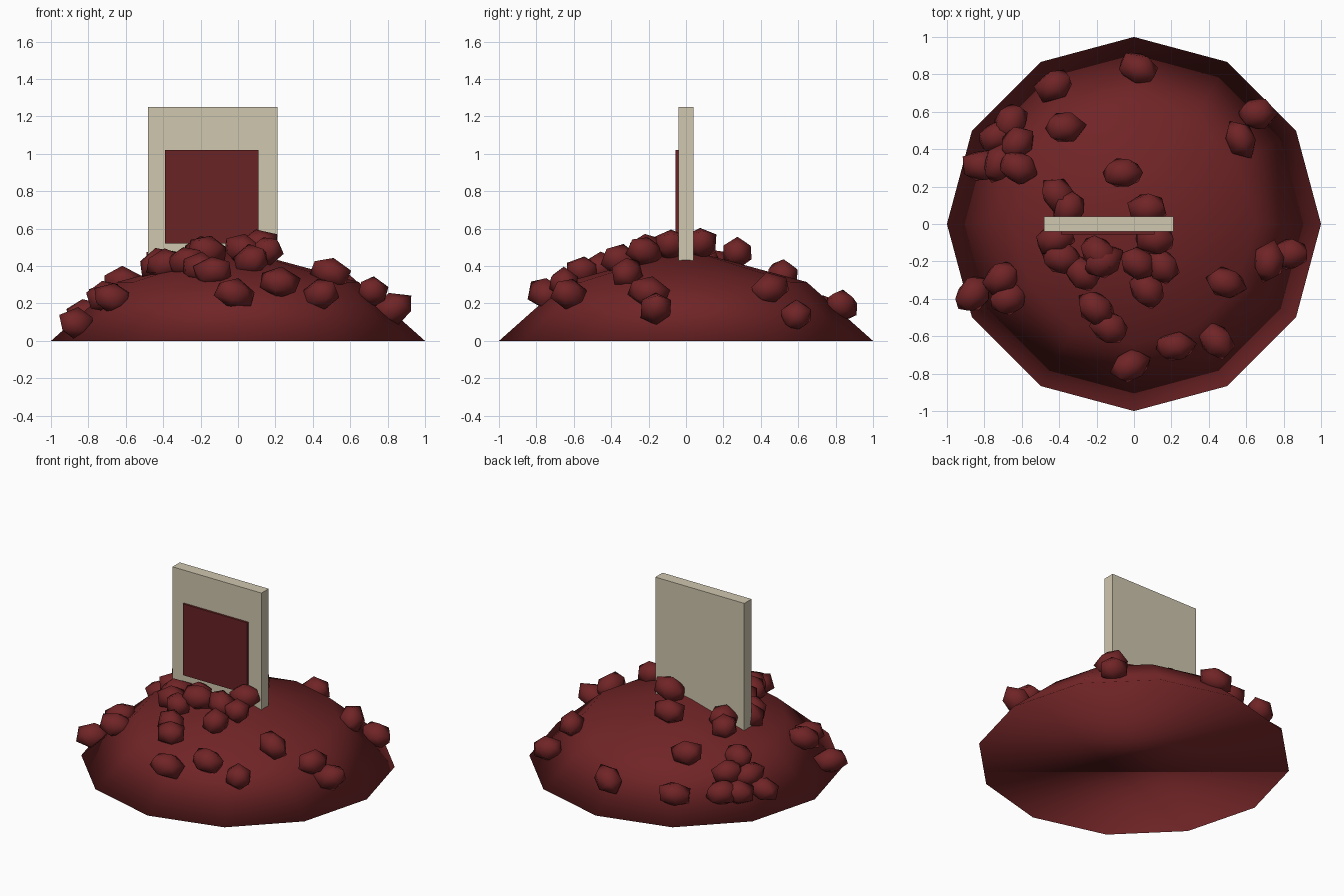
import bpy, bmesh, math, random
from mathutils import Matrix, Vector

if "Cube" in bpy.data.objects:
    bpy.data.objects.remove(bpy.data.objects["Cube"])

random.seed(4)


def srgb(r, g, b):
    lin = lambda c: ((c / 255 + 0.055) / 1.055) ** 2.4
    return (lin(r), lin(g), lin(b), 1)


def material(name, colour):
    m = bpy.data.materials.new(name)
    m.diffuse_color = colour
    m.use_nodes = True
    m.node_tree.nodes["Principled BSDF"].inputs["Base Color"].default_value = m.diffuse_color
    return m


RED = material("dark_red_earth", srgb(112, 36, 38))
PANEL = material("maroon_panel", srgb(104, 35, 37))
STONE = material("pale_stone", srgb(208, 199, 175))


def finish(bm, name, mat, smooth=False):
    bmesh.ops.recalc_face_normals(bm, faces=bm.faces)
    mesh = bpy.data.meshes.new(name)
    bm.to_mesh(mesh)
    bm.free()
    mesh.materials.append(mat)
    for p in mesh.polygons:
        p.use_smooth = smooth
    obj = bpy.data.objects.new(name, mesh)
    bpy.context.collection.objects.link(obj)
    return obj


def box(name, lo, hi, mat):
    bm = bmesh.new()
    bmesh.ops.create_cube(bm, size=1)
    for v in bm.verts:
        v.co = Vector([(a + b) / 2 + c * (b - a) for a, b, c in zip(lo, hi, v.co)])
    return finish(bm, name, mat)


# Earth mound: twelve-sided skirt, shallow cap and flat underside
SHOULDER_R, SHOULDER_Z, APEX_Z, SIDES = 0.645, 0.315, 0.49, 12
bm = bmesh.new()
rings = []
for r, z in ((1, 0), (SHOULDER_R, SHOULDER_Z)):
    rings.append([bm.verts.new((r * math.cos(math.tau * i / SIDES),
                                r * math.sin(math.tau * i / SIDES), z))
                  for i in range(SIDES)])
apex = bm.verts.new((0, 0, APEX_Z))
low, high = rings
for i in range(SIDES):
    j = (i + 1) % SIDES
    bm.faces.new((low[i], low[j], high[j], high[i]))
    bm.faces.new((high[i], high[j], apex))
bm.faces.new(low[::-1])
finish(bm, "earth_mound", RED, True)

# Upright slab with its front panel
box("headstone_slab", (-0.48, -0.04, 0.002), (0.21, 0.04, 1.25), STONE)
box("front_panel", (-0.39, -0.055, 0.52), (0.11, -0.035, 1.02), PANEL)


def mound_height(x, y):
    r = math.hypot(x, y)
    if r < SHOULDER_R:
        return APEX_Z - r / SHOULDER_R * (APEX_Z - SHOULDER_Z)
    return SHOULDER_Z * (1 - r) / (1 - SHOULDER_R)


# Scattered clods: x, y, turn in degrees
CLODS = [
    (-.43, .74, 30), (.02, .83, -25), (-.37, .52, 5), (-.06, .275, 0),
    (.66, .59, 0), (.57, .45, -60), (-.66, .54, 60), (-.73, .47, 20),
    (-.62, .43, 40), (-.82, .31, 0), (-.72, .33, 70), (-.62, .30, -20),
    (-.40, .15, -45), (-.35, .08, 60), (.07, .08, 10), (-.42, -.08, 20),
    (-.39, -.18, -10), (-.28, -.26, -40), (-.19, -.16, -50), (-.16, -.20, 30),
    (.02, -.21, -30), (.15, -.22, -50), (.07, -.35, -50), (.11, -.08, 0),
    (-.20, -.45, -35), (-.13, -.55, -30), (-.02, -.755, 20), (.22, -.655, 8),
    (.44, -.62, -45), (.49, -.315, -15), (.72, -.20, 75), (.83, -.16, 5),
    (-.86, -.375, 45), (-.71, -.29, 40), (-.67, -.40, 30),
]
for n, (x, y, turn) in enumerate(CLODS, 1):
    bm = bmesh.new()
    bmesh.ops.create_icosphere(bm, subdivisions=1, radius=1)
    for v in bm.verts:
        v.co *= random.uniform(0.92, 1.08)
    lift = 0.06 if math.hypot(x, y) < 0.35 else 0.035
    place = (Matrix.Translation((x, y, mound_height(x, y) + lift))
             @ Matrix.Rotation(math.radians(turn), 4, 'Z')
             @ Matrix.Rotation(random.uniform(-0.3, 0.3), 4, 'Y')
             @ Matrix.Diagonal((0.118, 0.09, 0.086, 1)))
    bm.transform(place)
    finish(bm, f"earth_clod_{n:02d}", RED, True)
